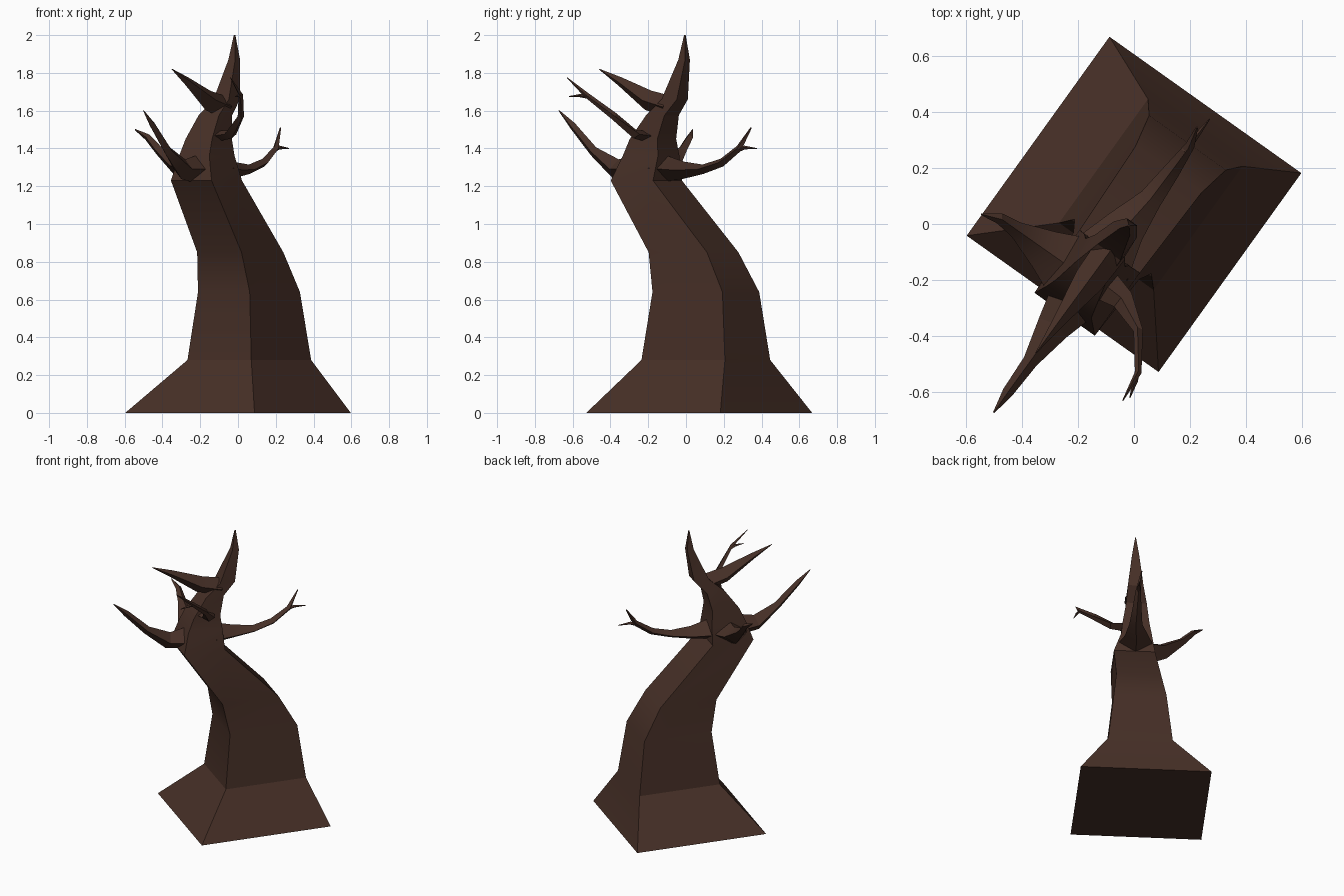
import bpy, bmesh, math
from mathutils import Vector

bark = bpy.data.materials.new("dark_brown_bark")
bark.diffuse_color = (0.062, 0.029, 0.020, 1)

# axes of the turned rectangular trunk section
U = Vector((0.583, 0.812, 0))
V = Vector((0.815, -0.579, 0))


def loft(name, rings):
    """Skin a list of four-point rings into a closed solid."""
    bm = bmesh.new()
    rows = [[bm.verts.new(p) for p in r] for r in rings]
    for a, b in zip(rows, rows[1:]):
        for i in range(4):
            j = (i + 1) % 4
            bm.faces.new((a[i], a[j], b[j], b[i]))
    bm.faces.new(rows[0][::-1])
    bm.faces.new(rows[-1])
    bmesh.ops.recalc_face_normals(bm, faces=bm.faces)
    me = bpy.data.meshes.new(name)
    bm.to_mesh(me)
    bm.free()
    me.materials.append(bark)
    ob = bpy.data.objects.new(name, me)
    bpy.context.collection.objects.link(ob)
    bpy.context.view_layer.objects.active = ob
    bpy.ops.object.select_all(action='DESELECT')
    ob.select_set(True)
    bpy.ops.object.shade_smooth_by_angle(angle=math.radians(25))
    return ob


def branch(name, steps):
    """Tapered diamond tube; each step is x, y, z, half width, half height."""
    pts = [Vector(s[:3]) for s in steps]
    rings = []
    for i, s in enumerate(steps):
        d = (pts[min(i + 1, len(pts) - 1)] - pts[max(i - 1, 0)]).normalized()
        side = d.cross(Vector((0, 0, 1))).normalized()
        up = side.cross(d)
        rings.append([pts[i] + side * s[3], pts[i] + up * s[4],
                      pts[i] - side * s[3], pts[i] - up * s[4]])
    return loft(name, rings)


# trunk: x, y, z, half size along U, half size along V
trunk = [
    (0.0, 0.07, 0.0, 0.437, 0.42),
    (0.06, 0.105, 0.28, 0.272, 0.207),
    (0.058, 0.105, 0.64, 0.228, 0.168),
    (0.012, 0.04, 0.85, 0.19, 0.144),
    (-0.167, -0.21, 1.23, 0.138, 0.132),
    (-0.165, -0.185, 1.36, 0.115, 0.098),
    (-0.155, -0.175, 1.45, 0.09, 0.086),
    (-0.12, -0.125, 1.575, 0.06, 0.066),
    (-0.06, -0.06, 1.66, 0.05, 0.05),
    (-0.02, -0.01, 1.87, 0.022, 0.022),
    (-0.018, -0.006, 2.0, 0.003, 0.003),
]
loft("trunk", [[Vector((x, y, z)) + U * (a * hu) + V * (b * hv)
                for a, b in ((-1, -1), (-1, 1), (1, 1), (1, -1))]
               for x, y, z, hu, hv in trunk])

# upper thorn leaning to the front left
branch("upper_spike", [
    (-0.08, -0.09, 1.62, 0.06, 0.06),
    (-0.16, -0.20, 1.655, 0.055, 0.055),
    (-0.27, -0.35, 1.755, 0.022, 0.024),
    (-0.35, -0.46, 1.82, 0.002, 0.002)])

# long front left branch
branch("front_left_branch", [
    (-0.20, -0.25, 1.29, 0.10, 0.08),
    (-0.29, -0.37, 1.29, 0.06, 0.055),
    (-0.37, -0.49, 1.385, 0.027, 0.027),
    (-0.45, -0.60, 1.52, 0.02, 0.02),
    (-0.50, -0.672, 1.60, 0.003, 0.003)])

# left branch with a broad root
branch("left_branch", [
    (-0.22, -0.16, 1.29, 0.13, 0.08),
    (-0.32, -0.09, 1.31, 0.075, 0.055),
    (-0.42, -0.02, 1.39, 0.03, 0.025),
    (-0.48, 0.02, 1.46, 0.02, 0.018),
    (-0.545, 0.035, 1.50, 0.003, 0.003)])

# back right branch and its fork
branch("back_right_branch", [
    (-0.12, -0.13, 1.295, 0.12, 0.075),
    (-0.03, -0.01, 1.285, 0.075, 0.045),
    (0.06, 0.09, 1.29, 0.042, 0.025),
    (0.135, 0.19, 1.325, 0.03, 0.022),
    (0.20, 0.28, 1.40, 0.017, 0.018),
    (0.225, 0.345, 1.51, 0.004, 0.004)])
branch("back_right_twig", [
    (0.18, 0.26, 1.385, 0.013, 0.013),
    (0.22, 0.31, 1.405, 0.01, 0.01),
    (0.27, 0.375, 1.40, 0.002, 0.002)])

# front right branch and its fork
branch("front_right_branch", [
    (-0.14, -0.19, 1.46, 0.07, 0.03),
    (-0.04, -0.27, 1.475, 0.04, 0.024),
    (0.015, -0.38, 1.57, 0.017, 0.02),
    (0.015, -0.53, 1.685, 0.012, 0.014),
    (-0.04, -0.63, 1.775, 0.002, 0.002)])
branch("front_right_twig", [
    (0.015, -0.51, 1.67, 0.009, 0.009),
    (0.005, -0.56, 1.68, 0.009, 0.009),
    (-0.015, -0.62, 1.675, 0.002, 0.002)])
